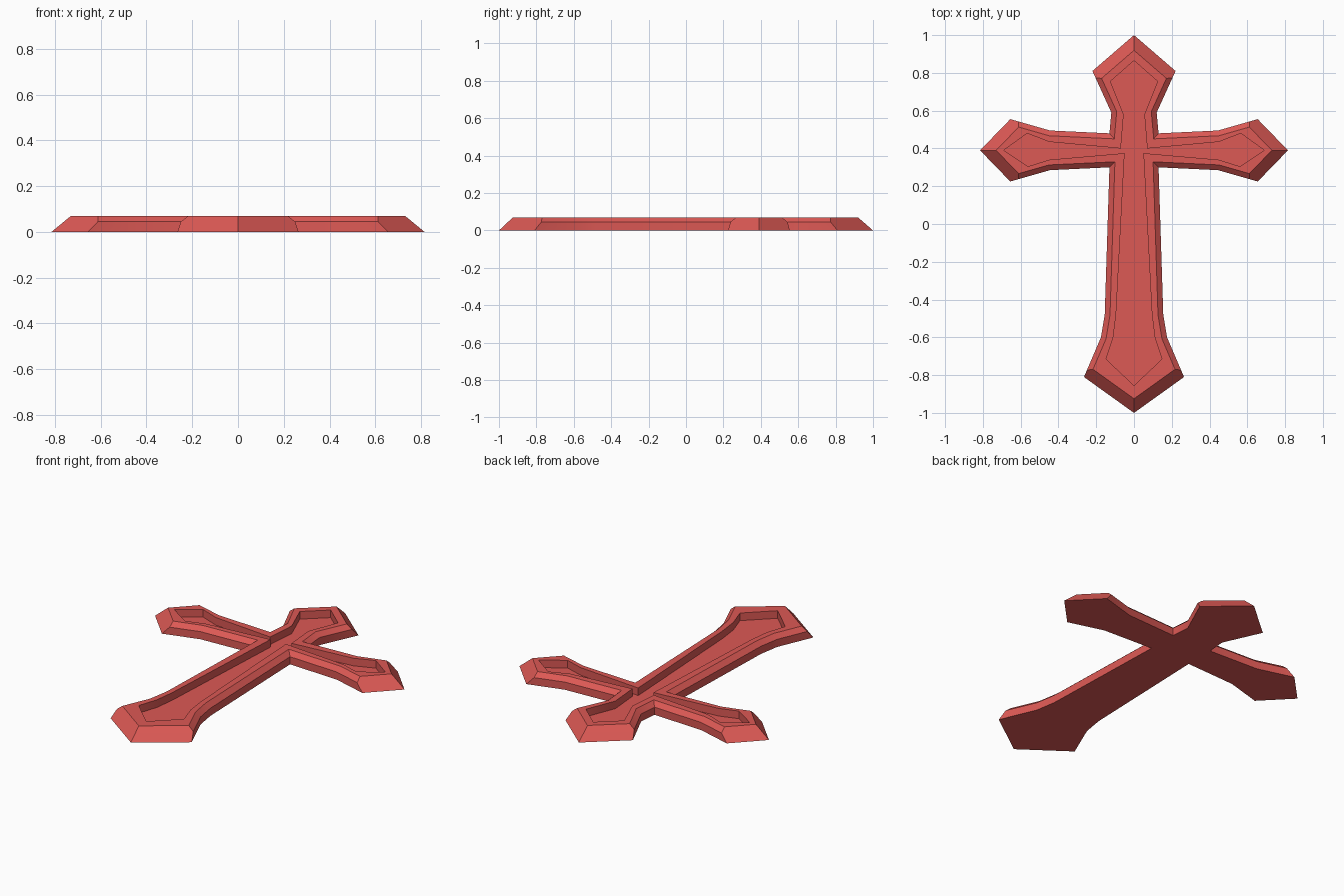
import bpy
import bmesh
import math
from mathutils import Vector

default_cube = bpy.data.objects.get("Cube")
if default_cube:
    bpy.data.objects.remove(default_cube, do_unlink=True)

# Right half of the outer silhouette, from the top point down to the bottom point
OUTLINE = [(0, 1), (.22, .81), (.12, .59), (.13, .48), (.445, .495), (.655, .555), (.815, .39),
           (.655, .225), (.445, .285), (.13, .3), (.155, -.48), (.175, -.6), (.265, -.81), (0, -1)]

# Right half of the sunken panel, in the same order
PANEL = [(0, .865), (.125, .755), (.055, .58), (.07, .4), (.45, .435), (.565, .48), (.69, .39),
         (.56, .305), (.45, .34), (.05, .375), (.095, -.48), (.11, -.6), (.148, -.715), (0, -.855)]

# Edges of the half outline that form the pointed ends of the arms
POINT_EDGES = {0, 5, 6, 12}


def mirrored(half):
    """Close a half outline by reflecting it across the centre line."""
    return [Vector(p) for p in half] + [Vector((-x, y)) for x, y in reversed(half[1:-1])]


def inset(points, side, point):
    """Move each edge inward, by one distance on the sides and another at the pointed ends."""
    count = len(points)
    half_edges = count // 2
    lines = []
    for i, start in enumerate(points):
        direction = (points[(i + 1) % count] - start).normalized()
        inward = Vector((direction.y, -direction.x))
        half_index = i if i < half_edges else count - 1 - i
        distance = point if half_index in POINT_EDGES else side
        lines.append((start + inward * distance, direction))
    result = []
    for i in range(count):
        a, u = lines[i - 1]
        b, v = lines[i]
        gap = b - a
        result.append(a + u * (gap.cross(v) / u.cross(v)))
    return result


def add_ring(bm, points, z):
    return [bm.verts.new((p.x, p.y, z)) for p in points]


def bridge(bm, lower, upper):
    for i in range(len(lower)):
        j = (i + 1) % len(lower)
        bm.faces.new((lower[i], lower[j], upper[j], upper[i]))


# Stacked outlines: base, upright sides, chamfer, flat rim, sunken panel
thickness, shoulder, floor = .07, .045, .025
outer = mirrored(OUTLINE)
panel = mirrored(PANEL)
bm = bmesh.new()
rings = [
    add_ring(bm, outer, 0),
    add_ring(bm, inset(outer, 0, .039), shoulder),
    add_ring(bm, inset(outer, .028, .061), thickness),
    add_ring(bm, panel, thickness),
    add_ring(bm, panel, floor),
]
for lower, upper in zip(rings, rings[1:]):
    bridge(bm, lower, upper)
bm.faces.new(rings[0])
bm.faces.new(rings[-1])
bmesh.ops.recalc_face_normals(bm, faces=bm.faces)

mesh = bpy.data.meshes.new("cross")
bm.to_mesh(mesh)
bm.free()
cross = bpy.data.objects.new("cross", mesh)
bpy.context.collection.objects.link(cross)

# Single red material
red = bpy.data.materials.new("soft red")
red.use_nodes = True
colour = (.72, .1, .09, 1)
red.diffuse_color = colour
red.node_tree.nodes["Principled BSDF"].inputs["Base Color"].default_value = colour
mesh.materials.append(red)

# Soft shading along the gentle bends, crisp elsewhere
bpy.ops.object.select_all(action='DESELECT')
cross.select_set(True)
bpy.context.view_layer.objects.active = cross
bpy.ops.object.shade_smooth_by_angle(angle=math.radians(30))
